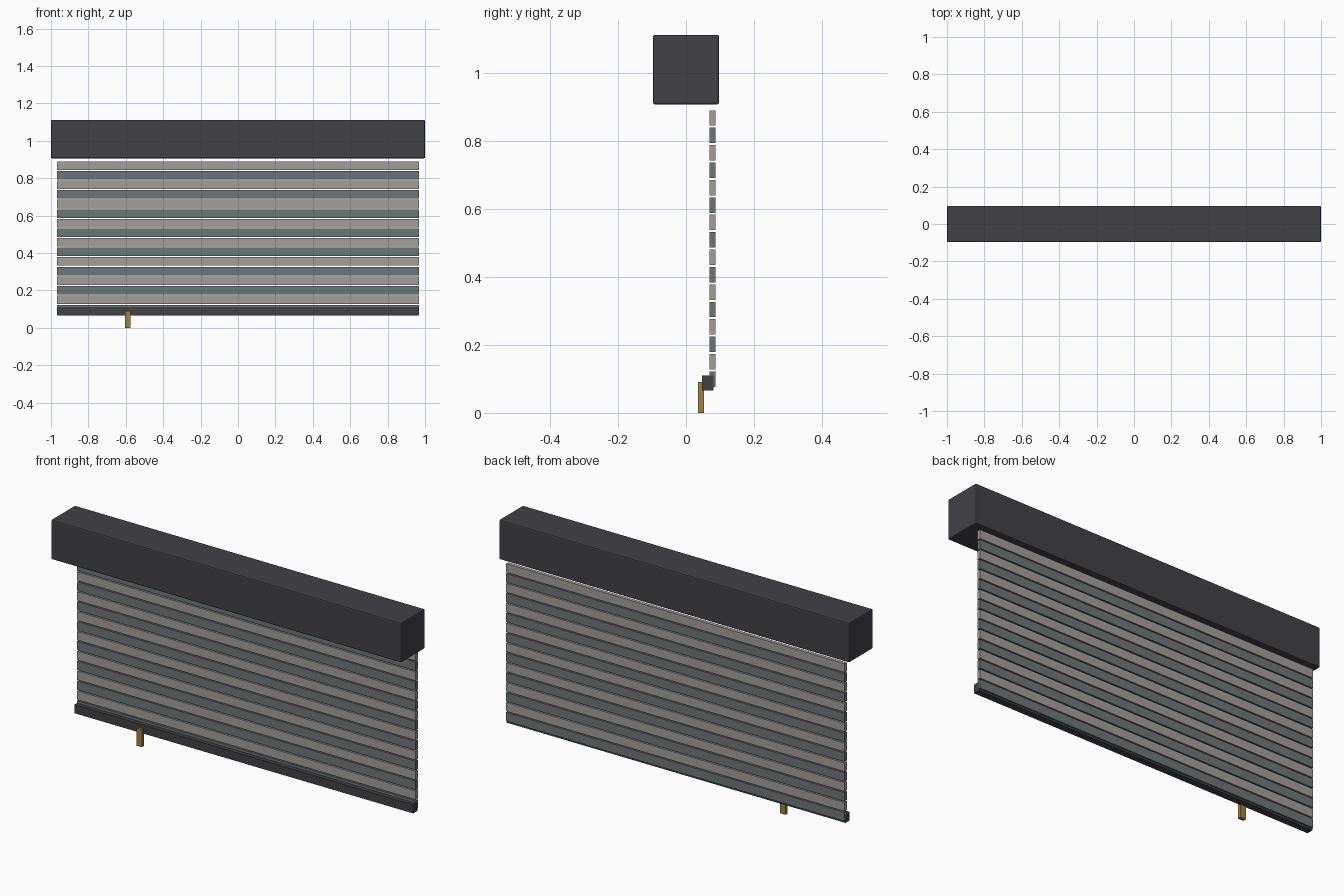
import bpy, bmesh
from mathutils import Vector

if "Cube" in bpy.data.objects:
    bpy.data.objects.remove(bpy.data.objects["Cube"])


def material(name, rgb):
    m = bpy.data.materials.new(name)
    m.diffuse_color = (*rgb, 1.0)
    m.use_nodes = True
    m.node_tree.nodes["Principled BSDF"].inputs["Base Color"].default_value = m.diffuse_color
    return m


charcoal = material("charcoal", (0.054, 0.052, 0.060))
light_slat = material("warm grey", (0.366, 0.347, 0.323))
dark_slat = material("slate grey", (0.155, 0.181, 0.184))
brass = material("brass", (0.352, 0.223, 0.060))


def box(name, lo, hi, mat, bevel=0.0):
    """Box between two corners, with optionally bevelled edges."""
    lo, hi = Vector(lo), Vector(hi)
    size, mid = hi - lo, (lo + hi) / 2
    bm = bmesh.new()
    bmesh.ops.create_cube(bm, size=1.0)
    for v in bm.verts:
        v.co = Vector(a * b for a, b in zip(v.co, size))
    if bevel:
        bmesh.ops.bevel(bm, geom=bm.edges[:], offset=bevel, segments=2,
                        profile=0.5, affect='EDGES')
    mesh = bpy.data.meshes.new(name)
    bm.to_mesh(mesh)
    bm.free()
    mesh.materials.append(mat)
    ob = bpy.data.objects.new(name, mesh)
    ob.location = mid
    bpy.context.collection.objects.link(ob)
    return ob


# Housing that holds the roll
box("housing", (-1, -0.097, 0.907), (1, 0.097, 1.112), charcoal, 0.006)

# Curtain of slats in alternating colours, with narrow gaps
PITCH, HEIGHT, TOP = 0.0512, 0.0455, 0.89
for i in range(16):
    z = TOP - i * PITCH
    box(f"slat_{i + 1:02d}", (-0.967, 0.069, z - HEIGHT), (0.967, 0.087, z),
        dark_slat if i % 2 else light_slat)

# Bottom bar in front of the lowest slat
box("bottom_bar", (-0.968, 0.047, 0.066), (0.968, 0.081, 0.110), charcoal)

# Pull tab
box("pull_tab", (-0.605, 0.035, 0.0), (-0.574, 0.053, 0.091), brass)
